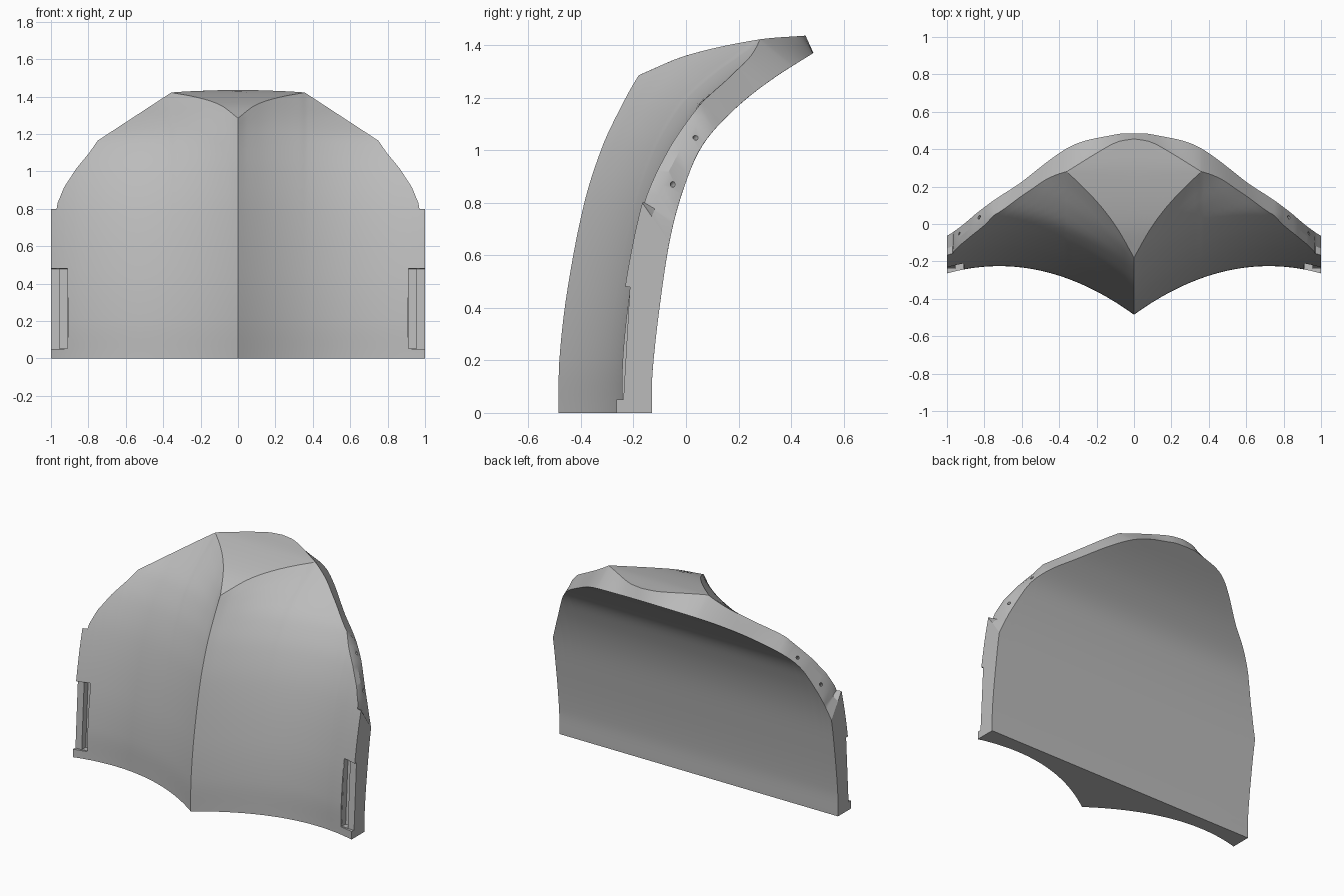
import bpy, bmesh
from mathutils import Vector, Euler

cube = bpy.data.objects.get("Cube")
if cube:
    bpy.data.objects.remove(cube, do_unlink=True)

grey = bpy.data.materials.new("plain_grey")
grey.use_nodes = True
colour = (0.5, 0.5, 0.5, 1)
grey.diffuse_color = colour
grey.node_tree.nodes["Principled BSDF"].inputs["Base Color"].default_value = colour


def curve(points, smooth=True):
    """Return a function through the points, rounded or straight."""
    n = len(points)

    def slope(i):
        a, b = points[max(i - 1, 0)], points[min(i + 1, n - 1)]
        return (b[1] - a[1]) / (b[0] - a[0])

    def at(t):
        i = 0
        while i < n - 2 and t > points[i + 1][0]:
            i += 1
        (a, p), (b, q) = points[i], points[i + 1]
        h = b - a
        u = min(max((t - a) / h, 0), 1)
        if not smooth:
            return p + (q - p) * u
        v = 1 - u
        return (p * v * v * (1 + 2 * u) + q * u * u * (1 + 2 * v)
                + h * u * v * (slope(i) * v - slope(i + 1) * u))
    return at


# Profiles of the shell
keel = curve([(0, 0), (.2, .003), (.465, .033), (.8, .098), (1.01, .165),
              (1.14, .225), (1.285, .305), (1.35, .36), (1.42, .42)])
flare = curve([(0, 1), (.8, 1), (1.165, 1.13), (1.295, 1.45), (1.35, 1.6), (1.42, 1.77)])
back = curve([(0, -.13), (.16, -.127), (.465, -.092), (.69, -.055), (.88, 0),
              (1.03, .07), (1.17, .2), (1.275, .335), (1.37, .485)])
crown = curve([(-.18, 1.285), (0, 1.36), (.27, 1.42), (.455, 1.436)])
crown_start = curve([(0, -.18), (.085, -.03), (.165, .08), (.26, .185), (.36, .28)])
crown_end = curve([(0, .455), (.085, .44), (.165, .4), (.36, .28)])
front_top = curve([(.36, 1.42), (.75, 1.165), (.795, 1.1), (.865, 1.015),
                   (.93, .915), (.965, .83), (.97, .8), (1, .8)], False)
back_top = curve([(0, 1.37), (.1, 1.366), (.36, 1.32), (.62, 1.18),
                  (.835, 1.02), (.94, .81), (1, .65)])
CROWN_X = .36
ROWS, CROWN_ROWS = 40, 14


def front(x, z):
    section = .26 * (1 - ((.72 - x) / .72) ** 2)
    return -.485 + keel(z) + section * flare(z)


def section_loop(x):
    """Closed loop in a plane of constant x: up the front, down the back."""
    a = abs(x)
    on_crown = a < CROWN_X
    if on_crown:
        y_kink = crown_start(a)
        z_kink = crown(y_kink)
    else:
        z_kink = front_top(a)
        y_kink = front(a, z_kink)
    fix = y_kink - front(a, z_kink)
    loop = []
    for i in range(ROWS + 1):
        t = i / ROWS
        loop.append(Vector((x, front(a, z_kink * t) + fix * t ** 4, z_kink * t)))
    for i in range(1, CROWN_ROWS + 1):
        if on_crown:
            y = y_kink + (crown_end(a) - y_kink) * i / CROWN_ROWS
            loop.append(Vector((x, y, crown(y))))
        else:
            loop.append(loop[-1].copy())
    # Rim with a shallow step near the shoulders
    z_back = back_top(a)
    rim_back = Vector((x, back(z_back), z_back))
    if .755 < a < .969:
        loop.append(loop[-1] + Vector((0, .045, 0)))
    else:
        loop.append(loop[-1].lerp(rim_back, .35))
    for i in range(ROWS + 1):
        z = z_back * (1 - i / ROWS)
        loop.append(Vector((x, back(z), z)))
    return loop


# Shell: loops bridged from side to side
half = sorted({i / 40 for i in range(41)} | {CROWN_X, .795, .865, .93, .965, .97})
xs = [-x for x in reversed(half[1:])] + half
bm = bmesh.new()
loops = [[bm.verts.new(p) for p in section_loop(x)] for x in xs]
for a, b in zip(loops, loops[1:]):
    for i in range(len(a)):
        j = (i + 1) % len(a)
        bm.faces.new((a[i], a[j], b[j], b[i]))
bm.faces.new(loops[0])
bm.faces.new(loops[-1])
bmesh.ops.remove_doubles(bm, verts=bm.verts[:], dist=.0001)
bmesh.ops.recalc_face_normals(bm, faces=bm.faces[:])
mesh = bpy.data.meshes.new("curved_shell")
bm.to_mesh(mesh)
bm.free()
mesh.materials.append(grey)
shell = bpy.data.objects.new("curved_shell", mesh)
bpy.context.collection.objects.link(shell)


def cut(cutter):
    cutter.hide_render = True
    cutter.data.materials.append(grey)
    bpy.ops.object.select_all(action='DESELECT')
    bpy.context.view_layer.objects.active = shell
    shell.select_set(True)
    mod = shell.modifiers.new("cut", 'BOOLEAN')
    mod.operation = 'DIFFERENCE'
    mod.solver = 'EXACT'
    mod.object = cutter
    bpy.ops.object.modifier_apply(modifier=mod.name)
    bpy.data.objects.remove(cutter, do_unlink=True)


def cut_box(x0, x1, floor, side):
    """Slanted box that removes everything in front of its floor."""
    tilt = Euler((-.058, 0, 0))
    centre = Vector((side * (x0 + x1) / 2, floor, .265))
    centre += tilt.to_matrix() @ Vector((0, -.1, 0))
    bpy.ops.mesh.primitive_cube_add(size=1, location=centre, rotation=tilt)
    box = bpy.context.object
    box.scale = (x1 - x0, .2, .43)
    cut(box)


for side in (-1, 1):
    # Side recess with a deeper slot
    cut_box(.91, 1.05, -.226, side)
    cut_box(.911, .955, -.185, side)
    # Pin holes in the rim
    for x, y, z in ((.935, -.05, .87), (.82, .03, 1.04)):
        axis = Vector((side * .6, .5, .6))
        bpy.ops.mesh.primitive_cylinder_add(
            vertices=20, radius=.01, depth=.12, location=(side * x, y, z),
            rotation=axis.to_track_quat('Z', 'Y').to_euler())
        cut(bpy.context.object)

bpy.ops.object.select_all(action='DESELECT')
shell.select_set(True)
bpy.context.view_layer.objects.active = shell
bpy.ops.object.shade_smooth_by_angle(angle=.4)
